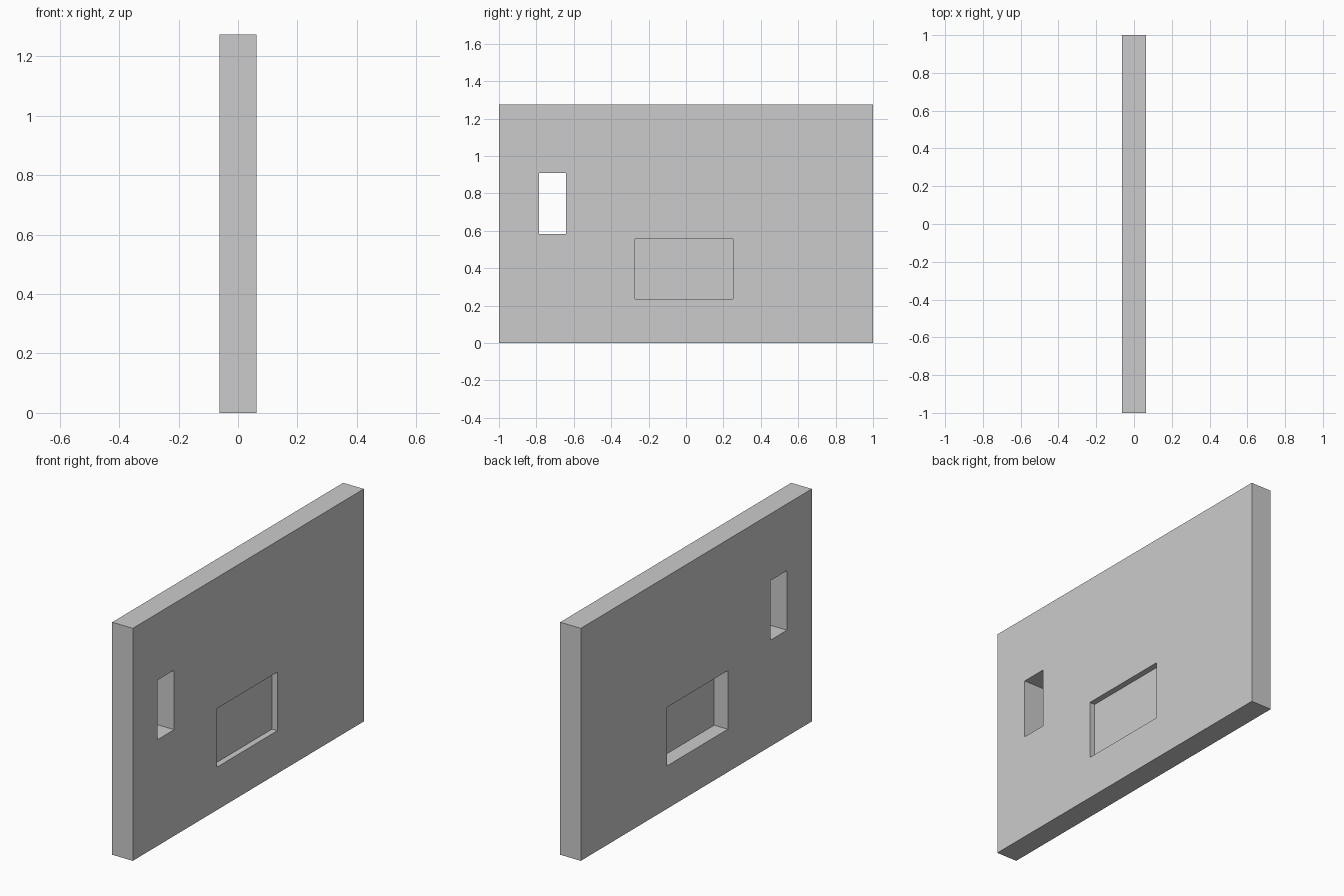
import bpy

if "Cube" in bpy.data.objects:
    bpy.data.objects.remove(bpy.data.objects["Cube"])


def box(name, x, y, z):
    """Axis-aligned box from (min, max) ranges."""
    bpy.ops.mesh.primitive_cube_add(size=1)
    obj = bpy.context.object
    obj.name = name
    spans = (x, y, z)
    for v in obj.data.vertices:
        v.co = [lo if c < 0 else hi for c, (lo, hi) in zip(v.co, spans)]
    return obj


HALF = 0.0625          # half the wall thickness
OVER = 0.1             # cutters stick out past the faces
WINDOW = ((-0.273, 0.252), (0.235, 0.556))

# Wall slab
wall = box("wall_panel", (-HALF, HALF), (-1, 1), (0, 1.274))

# Through opening, then a window recess from each side leaving a thin pane
cutters = [
    box("slot_cutter", (-OVER, OVER), (-0.785, -0.642), (0.582, 0.908)),
    box("front_recess_cutter", (0.03, OVER), *WINDOW),
    box("rear_recess_cutter", (-OVER, 0.02), *WINDOW),
]
for cutter in cutters:
    cutter.hide_render = True
    mod = wall.modifiers.new(cutter.name, 'BOOLEAN')
    mod.operation = 'DIFFERENCE'
    mod.solver = 'EXACT'
    mod.object = cutter
    bpy.context.view_layer.objects.active = wall
    bpy.ops.object.modifier_apply(modifier=mod.name)
    bpy.data.objects.remove(cutter)
